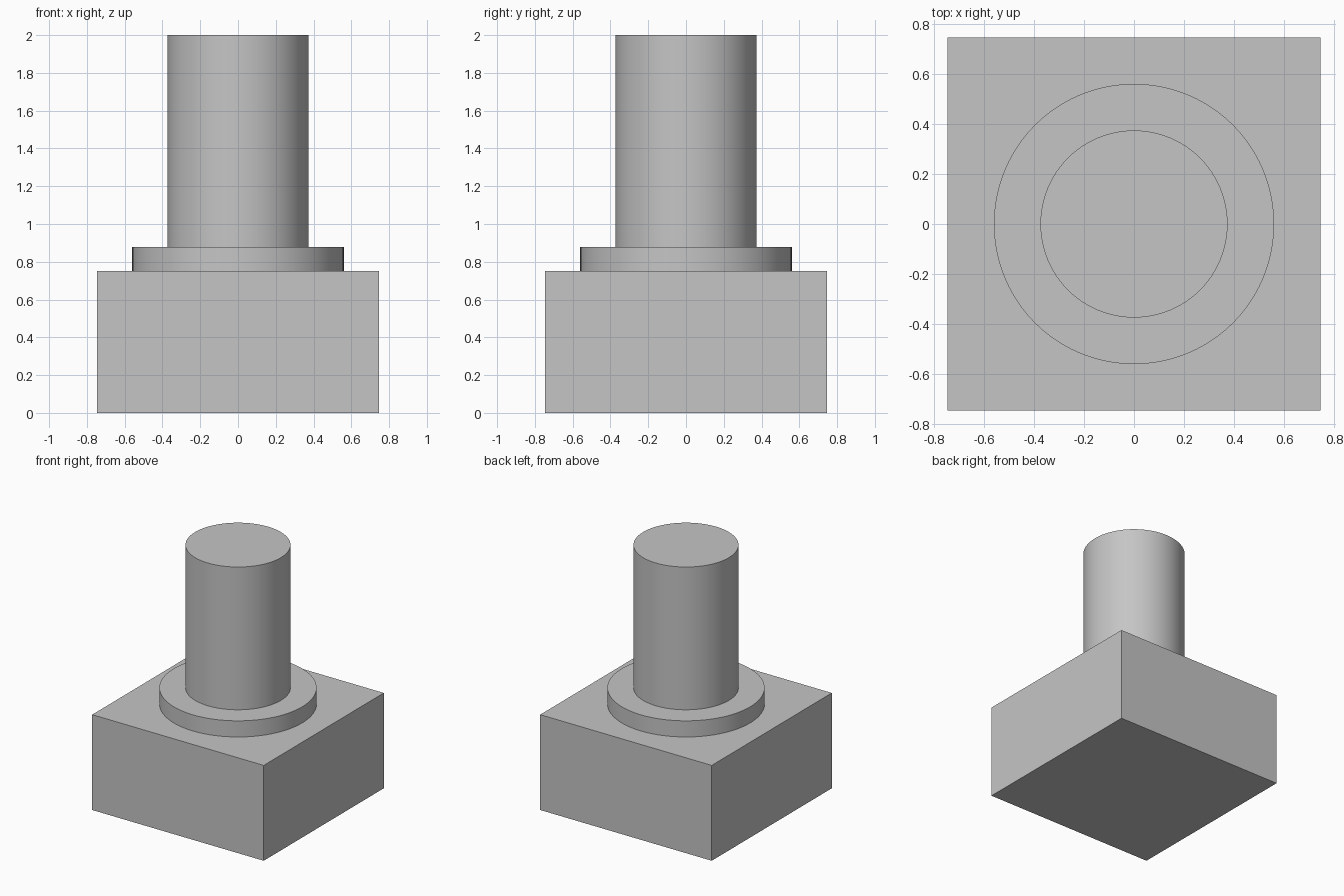
import bpy
import math

cube = bpy.data.objects.get("Cube")
if cube:
    bpy.data.objects.remove(cube, do_unlink=True)

# Single grey material
GREY = (0.56, 0.56, 0.56, 1.0)
grey = bpy.data.materials.new("plain_grey")
grey.use_nodes = True
grey.diffuse_color = GREY
for node in grey.node_tree.nodes:
    if node.type == 'BSDF_PRINCIPLED':
        node.inputs["Base Color"].default_value = GREY


def finish(name):
    obj = bpy.context.object
    obj.name = name
    obj.data.name = name
    obj.data.materials.append(grey)
    return obj


def cylinder(name, radius, bottom, top):
    bpy.ops.mesh.primitive_cylinder_add(
        vertices=96, radius=radius, depth=top - bottom,
        location=(0, 0, (bottom + top) / 2))
    finish(name)
    bpy.ops.object.shade_smooth_by_angle(angle=math.radians(30))


BASE_WIDTH, BASE_TOP, COLLAR_TOP = 1.492, 0.75, 0.877

# Square base block
bpy.ops.mesh.primitive_cube_add(size=1, location=(0, 0, BASE_TOP / 2))
base = finish("base_block")
base.scale = (BASE_WIDTH, BASE_WIDTH, BASE_TOP)
bpy.ops.object.transform_apply(location=False, rotation=False, scale=True)

# Round collar and shaft stacked on the base
cylinder("collar", 0.56, BASE_TOP, COLLAR_TOP)
cylinder("shaft", 0.374, COLLAR_TOP, 2.0)
